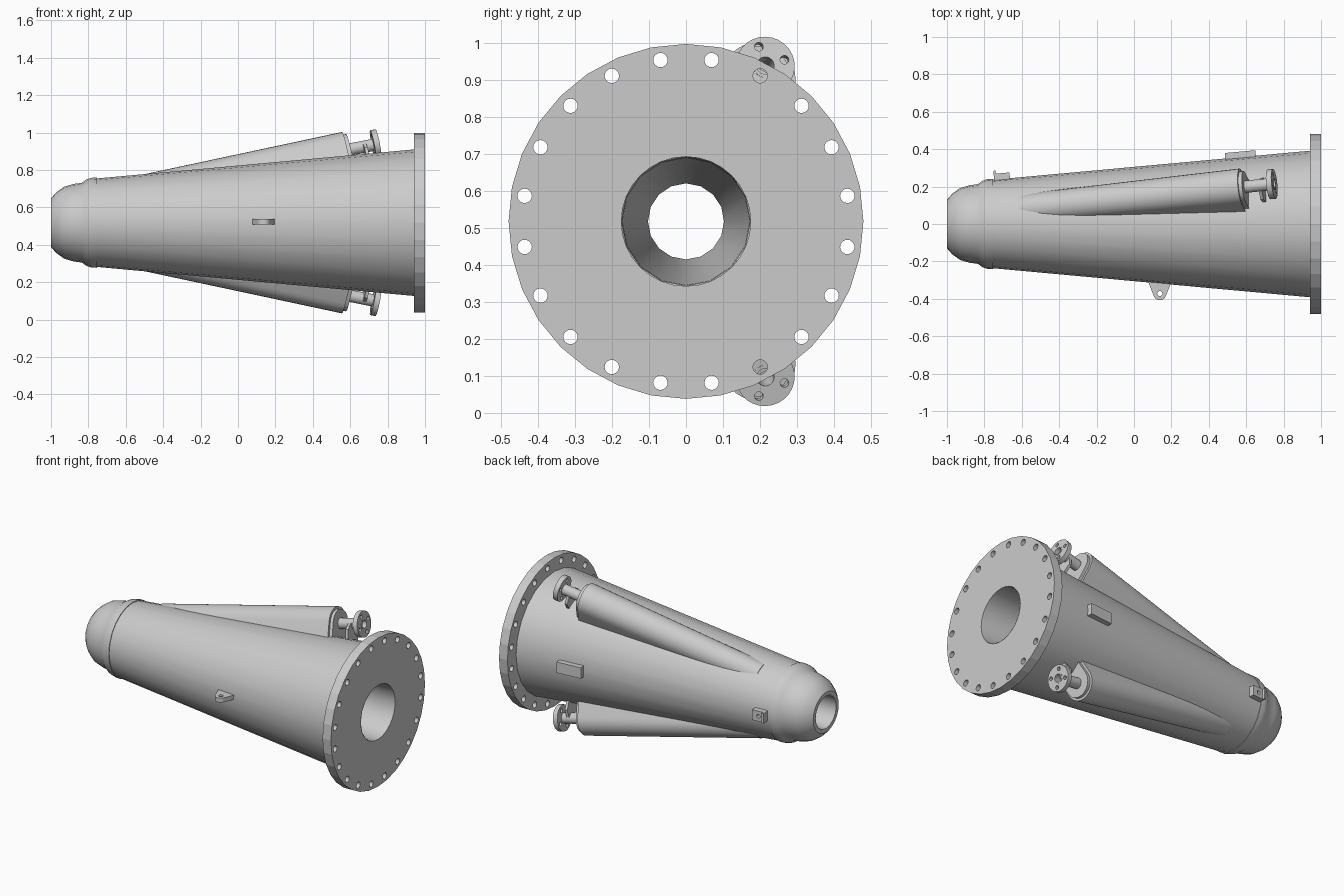
import bpy, bmesh
from math import sin, cos, pi, radians
from mathutils import Matrix, Vector

if "Cube" in bpy.data.objects:
    bpy.data.objects.remove(bpy.data.objects["Cube"])

CZ = 0.518  # height of the main axis


def finish(obj, angle=None):
    bpy.ops.object.select_all(action='DESELECT')
    obj.select_set(True)
    bpy.context.view_layer.objects.active = obj
    if angle:
        bpy.ops.object.shade_smooth_by_angle(angle=radians(angle))
    return obj


def from_bmesh(name, bm, mat, angle=None):
    bmesh.ops.recalc_face_normals(bm, faces=bm.faces)
    me = bpy.data.meshes.new(name)
    bm.to_mesh(me)
    bm.free()
    obj = bpy.data.objects.new(name, me)
    bpy.context.collection.objects.link(obj)
    me.transform(mat)
    return finish(obj, angle)


def loft(name, rings, mat, angle=None, caps=True, loop=False):
    bm = bmesh.new()
    vs = [[bm.verts.new(p) for p in r] for r in rings]
    pairs = list(zip(vs, vs[1:])) + ([(vs[-1], vs[0])] if loop else [])
    n = len(vs[0])
    for a, b in pairs:
        for i in range(n):
            j = (i + 1) % n
            bm.faces.new((a[i], a[j], b[j], b[i]))
    if caps and not loop:
        bm.faces.new(vs[0])
        bm.faces.new(vs[-1])
    return from_bmesh(name, bm, mat, angle)


def circle(r, n, cx=0, cy=0):
    return [(cx + r * cos(2 * pi * i / n), cy + r * sin(2 * pi * i / n)) for i in range(n)]


def lathe(name, profile, n, mat, angle=30, loop=False, caps=False):
    rings = [[(x, y, z) for x, y in circle(r, n)] for z, r in profile]
    return loft(name, rings, mat, angle, caps, loop)


def plate(name, outlines, z0, z1, mat, angle=25):
    # flat plate: first outline is the rim, the others are holes
    cu = bpy.data.curves.new(name, 'CURVE')
    cu.dimensions, cu.fill_mode, cu.extrude = '2D', 'BOTH', (z1 - z0) / 2
    for pts in outlines:
        sp = cu.splines.new('POLY')
        sp.points.add(len(pts) - 1)
        for p, (x, y) in zip(sp.points, pts):
            p.co = (x, y, 0, 1)
        sp.use_cyclic_u = True
    obj = bpy.data.objects.new(name, cu)
    bpy.context.collection.objects.link(obj)
    finish(obj)
    bpy.ops.object.convert(target='MESH')
    obj = bpy.context.object
    bm = bmesh.new()
    bm.from_mesh(obj.data)
    bmesh.ops.remove_doubles(bm, verts=bm.verts, dist=1e-5)
    bmesh.ops.recalc_face_normals(bm, faces=bm.faces)
    bm.to_mesh(obj.data)
    bm.free()
    obj.data.transform(mat @ Matrix.Translation((0, 0, (z0 + z1) / 2)))
    return finish(obj, angle)


def frame(origin, x, y, z):
    m = Matrix((x, y, z)).transposed().to_4x4()
    m.translation = origin
    return m


X, Y, Z = Vector((1, 0, 0)), Vector((0, 1, 0)), Vector((0, 0, 1))
main = frame(Vector((0, 0, CZ)), Y, Z, X)  # local z runs along the body

# tapered body, rounded nose and tapered bore
lathe("tapered_body", [(-0.76, 0.236), (0.945, 0.392)], 24, main)
lathe("nose", [(-1, 0.105), (-1, 0.13), (-0.972, 0.162), (-0.93, 0.192), (-0.88, 0.207),
               (-0.835, 0.213), (-0.81, 0.231), (-0.785, 0.24), (-0.755, 0.241),
               (-0.755, 0.234)], 24, main, 40)
lathe("bore", [(-1, 0.105), (-0.9, 0.103), (0.94, 0.172), (1, 0.175)], 16, main)

# large bolted flange
bolts = [circle(0.0195, 16, 0.442 * cos(a), 0.442 * sin(a))
         for a in (radians(9 + 18 * k) for k in range(20))]
plate("main_flange", [circle(0.48, 32), circle(0.175, 32)] + bolts, 0.94, 1.0, main, 8)


def arch(r, leg, n=14):
    return [(r, -leg)] + [(r * cos(pi * i / n), r * sin(pi * i / n)) for i in range(n + 1)] + [(-r, -leg)]


# two slanted branch tubes, above and below
for tag, s in (("upper", 1), ("lower", -1)):
    R = Vector((0, sin(radians(27)), s * cos(radians(27))))
    A = (X + 0.22 * R).normalized()
    N = (R - 0.22 * X).normalized()
    m = frame(Vector((0.575, 0, CZ)) + R * 0.434, N.cross(A), N, A)
    loft(tag + "_branch_tube", [[(x, y, z) for x, y in arch(r, leg)]
         for z, r, leg in ((-1.2, 0.08, 0.02), (0, 0.1, 0.1))], m, 30)
    plate(tag + "_end_plate", [arch(0.085, 0.1)], -0.005, 0.02, m)
    lathe(tag + "_pipe", [(0, 0.033), (0.182, 0.033), (0.182, 0.024), (0, 0.024)], 20, m, 30, True)
    lathe(tag + "_pipe_bottom", [(0.03, 0.026), (0.035, 0.026)], 20, m, 30, False, True)
    small = [circle(0.012, 12, 0.055 * cos(a), 0.055 * sin(a))
             for a in (pi / 4 + k * pi / 2 for k in range(4))]
    plate(tag + "_pipe_flange", [circle(0.08, 28), circle(0.032, 20)] + small, 0.15, 0.18, m)
    plate(tag + "_pipe_support", [[(-0.036, 0), (-0.065, -0.04), (-0.05, -0.11), (0.05, -0.11),
                                   (0.065, -0.04), (0.036, 0)]], 0.095, 0.112, m)

# lifting lug on the front side
tip = [(0.138 + 0.035 * cos(a), -0.372 + 0.035 * sin(a))
       for a in (radians(195 + 15 * k) for k in range(11))]
plate("lifting_lug", [[(0.065, -0.28)] + tip + [(0.212, -0.28)], circle(0.014, 14, 0.138, -0.372)],
      -0.014, 0.014, Matrix.Translation((0, 0, CZ + 0.005)))

# pads on the rear side, tilted with the taper, drawn in a plane facing +y
tilt = Matrix.Rotation(radians(5.2), 4, 'Z')
face = frame(Vector((0, 0, 0)), X, -Z, Y)


def pad(name, x, y, w, h, z0, z1, holes=()):
    m = Matrix.Translation((x, y, CZ)) @ tilt @ face
    plate(name, [[(-w, -h), (w, -h), (w, h), (-w, h)], *holes], z0, z1, m)


pad("rear_pad", 0.57, 0.355, 0.082, 0.035, -0.03, 0.032)
pad("small_rear_pad", -0.705, 0.24, 0.042, 0.033, -0.03, 0.032, [circle(0.012, 12)])
pad("small_pad_clip", -0.742, 0.24, 0.006, 0.033, 0.0, 0.045)
